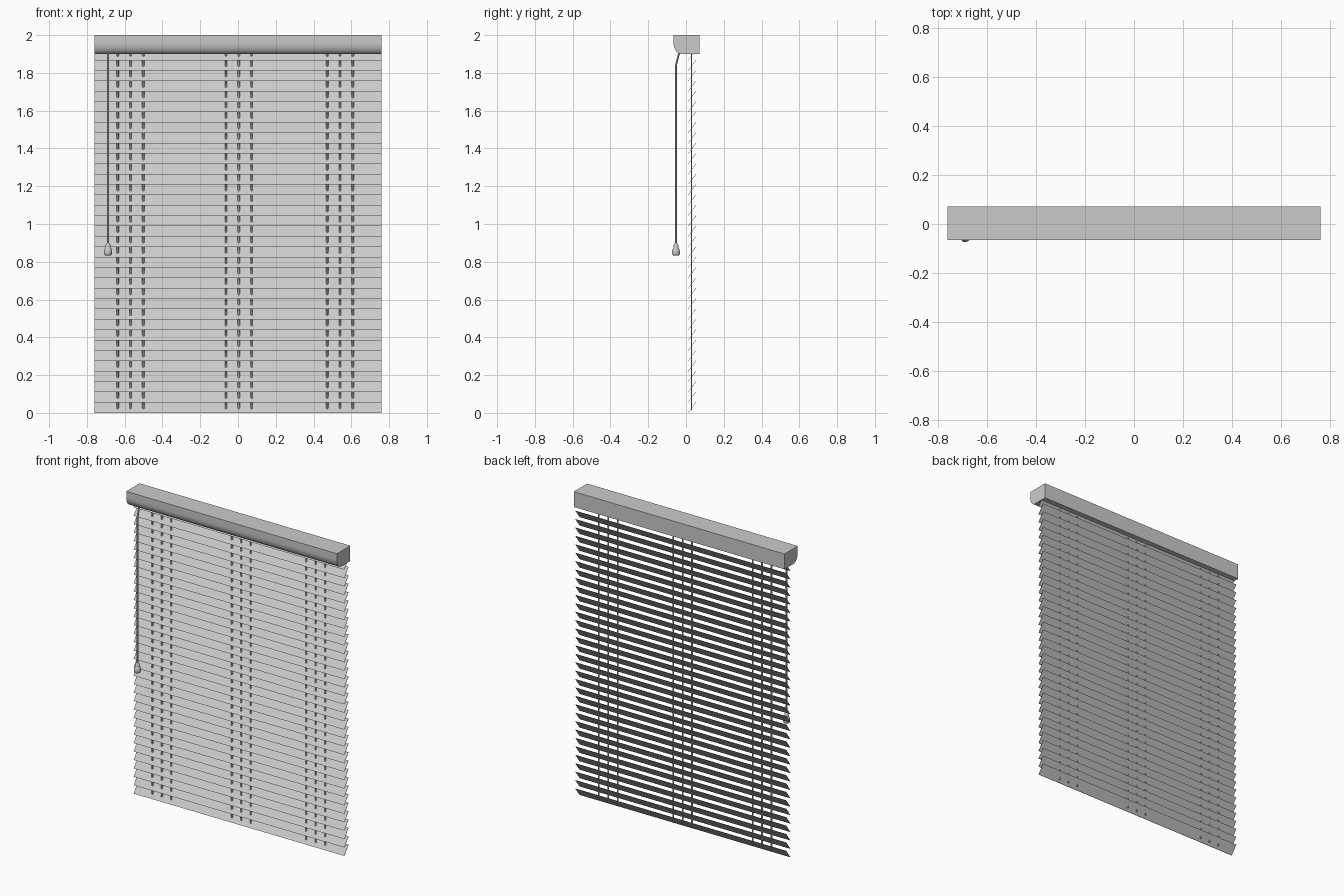
import bpy, bmesh, math

if "Cube" in bpy.data.objects:
    bpy.data.objects.remove(bpy.data.objects["Cube"])

HALF_W = 0.76


def make_object(name, bm, smooth=False):
    bmesh.ops.recalc_face_normals(bm, faces=bm.faces)
    mesh = bpy.data.meshes.new(name)
    bm.to_mesh(mesh)
    bm.free()
    ob = bpy.data.objects.new(name, mesh)
    bpy.context.collection.objects.link(ob)
    if smooth:
        bpy.ops.object.select_all(action='DESELECT')
        ob.select_set(True)
        bpy.context.view_layer.objects.active = ob
        bpy.ops.object.shade_smooth_by_angle(angle=math.radians(35))
    return ob


def extrude_x(name, profile, smooth=False):
    """Extrude a closed (y, z) profile across the full width."""
    bm = bmesh.new()
    face = bm.faces.new([bm.verts.new((-HALF_W, y, z)) for y, z in profile])
    out = bmesh.ops.extrude_face_region(bm, geom=[face])
    verts = [g for g in out["geom"] if isinstance(g, bmesh.types.BMVert)]
    bmesh.ops.translate(bm, verts=verts, vec=(2 * HALF_W, 0, 0))
    return make_object(name, bm, smooth)


def loft(name, rings, sides=8):
    """Capped tube through rings of (x, y, z, radius_x, radius_y)."""
    bm = bmesh.new()
    loops = []
    for x, y, z, rx, ry in rings:
        loops.append([bm.verts.new((x + rx * math.cos(a), y + ry * math.sin(a), z))
                      for a in (2 * math.pi * i / sides for i in range(sides))])
    for lo, hi in zip(loops, loops[1:]):
        for i in range(sides):
            j = (i + 1) % sides
            bm.faces.new((lo[i], lo[j], hi[j], hi[i]))
    bm.faces.new(loops[0])
    bm.faces.new(loops[-1])
    return make_object(name, bm, True)


# Headrail with a rounded lower front edge
R_Y, R_Z = 0.042, 0.06
rail = [(0.071, 1.90), (0.071, 2.0), (-0.066, 2.0)]
for i in range(11):
    a = math.pi / 2 * i / 10
    rail.append((-0.066 + R_Y * (1 - math.cos(a)), 1.90 + R_Z * (1 - math.sin(a))))
extrude_x("headrail", rail, True)

# Tilted slats, low edge at the front, sharing one mesh
PITCH, COUNT = 0.0549, 35
slat = extrude_x("slat", [(0.010, 0.0), (0.012, 0.0), (0.054, 0.056), (0.052, 0.057)])
for i in range(1, COUNT):
    copy = bpy.data.objects.new("slat", slat.data)
    copy.location.z = i * PITCH
    bpy.context.collection.objects.link(copy)

# Three groups of three ladder cords running through the slats
for group in (-0.569, 0.004, 0.540):
    for off in (-0.068, 0, 0.068):
        loft("ladder_cord", [(group + off, 0.029, z, 0.006, 0.004)
                             for z in (0.015, 1.905)], 6)

# Pull cord hanging from under the headrail
CX, CY = -0.688, -0.053
loft("pull_cord", [(CX, y, z, 0.006, 0.005) for y, z in
                   ((-0.035, 1.915), (-0.039, 1.895), (-0.051, 1.85),
                    (CY, 1.835), (CY, 0.885))])

# Tassel weight at the end of the pull cord
loft("cord_weight", [(CX, CY, z, r, r) for r, z in
                     ((0.015, 0.834), (0.019, 0.838), (0.021, 0.85), (0.019, 0.865),
                      (0.013, 0.877), (0.014, 0.882), (0.012, 0.89), (0.006, 0.899))], 12)
